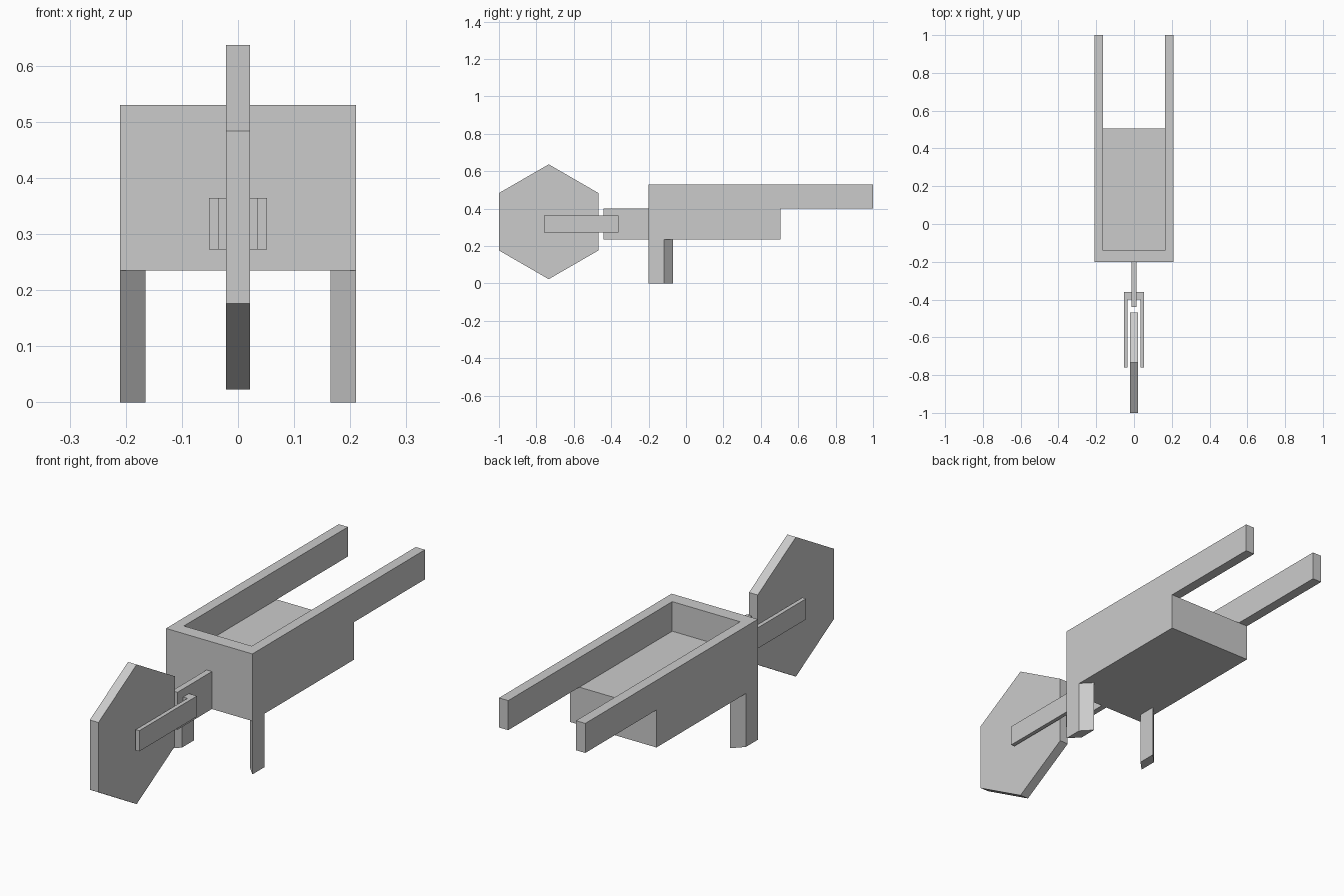
import bpy, bmesh
from math import sin, cos, radians

if "Cube" in bpy.data.objects:
    bpy.data.objects.remove(bpy.data.objects["Cube"])


def prism(name, outline, axis, lo, hi):
    """Extrude a closed 2D outline along x (outline = y,z) or z (outline = x,y)."""
    place = (lambda a, b, t: (t, a, b)) if axis == 'x' else (lambda a, b, t: (a, b, t))
    bm = bmesh.new()
    face = bm.faces.new([bm.verts.new(place(a, b, lo)) for a, b in outline])
    ext = bmesh.ops.extrude_face_region(bm, geom=[face])
    top = [v for v in ext['geom'] if isinstance(v, bmesh.types.BMVert)]
    step = hi - lo
    bmesh.ops.translate(bm, verts=top, vec=(step, 0, 0) if axis == 'x' else (0, 0, step))
    bmesh.ops.recalc_face_normals(bm, faces=bm.faces)
    mesh = bpy.data.meshes.new(name)
    bm.to_mesh(mesh)
    bm.free()
    obj = bpy.data.objects.new(name, mesh)
    bpy.context.collection.objects.link(obj)
    return obj


def mirror_x(obj):
    obj.modifiers.new("Mirror", 'MIRROR').use_axis[0] = True


W, INNER = 0.21, 0.165          # outer and inner half widths of the tray
BASE, FLOOR, RIM = 0.235, 0.40, 0.53
FRONT, REAR = -0.20, 0.505

# Tray base with solid floor
prism("tray_base", [(-W, FRONT), (W, FRONT), (W, REAR), (-W, REAR)], 'z', BASE, FLOOR)

# U-shaped rim: front wall and side walls running on into the handles
prism("rim_and_handles",
      [(-W, FRONT), (W, FRONT), (W, 1.0), (INNER, 1.0), (INNER, -0.14),
       (-INNER, -0.14), (-INNER, 1.0), (-W, 1.0)], 'z', FLOOR, RIM)

# Legs, slanted in plan
leg = prism("legs", [(W, -0.20), (W, -0.117), (INNER, -0.07), (INNER, -0.153)], 'z', 0, BASE)
mirror_x(leg)

# Neck plate reaching toward the wheel
prism("neck", [(-0.44, BASE), (FRONT, BASE), (FRONT, FLOOR), (-0.44, FLOOR)], 'x', -0.013, 0.013)

# U-shaped wheel fork
prism("wheel_fork",
      [(-0.052, -0.76), (-0.034, -0.76), (-0.034, -0.40), (0.034, -0.40),
       (0.034, -0.76), (0.052, -0.76), (0.052, -0.36), (-0.052, -0.36)], 'z', 0.273, 0.364)

# Hexagonal wheel, standing on a corner
R = 0.307
hexagon = [(-0.734 + R * cos(radians(a)), 0.33 + R * sin(radians(a))) for a in range(30, 390, 60)]
prism("wheel", hexagon, 'x', -0.021, 0.021)
